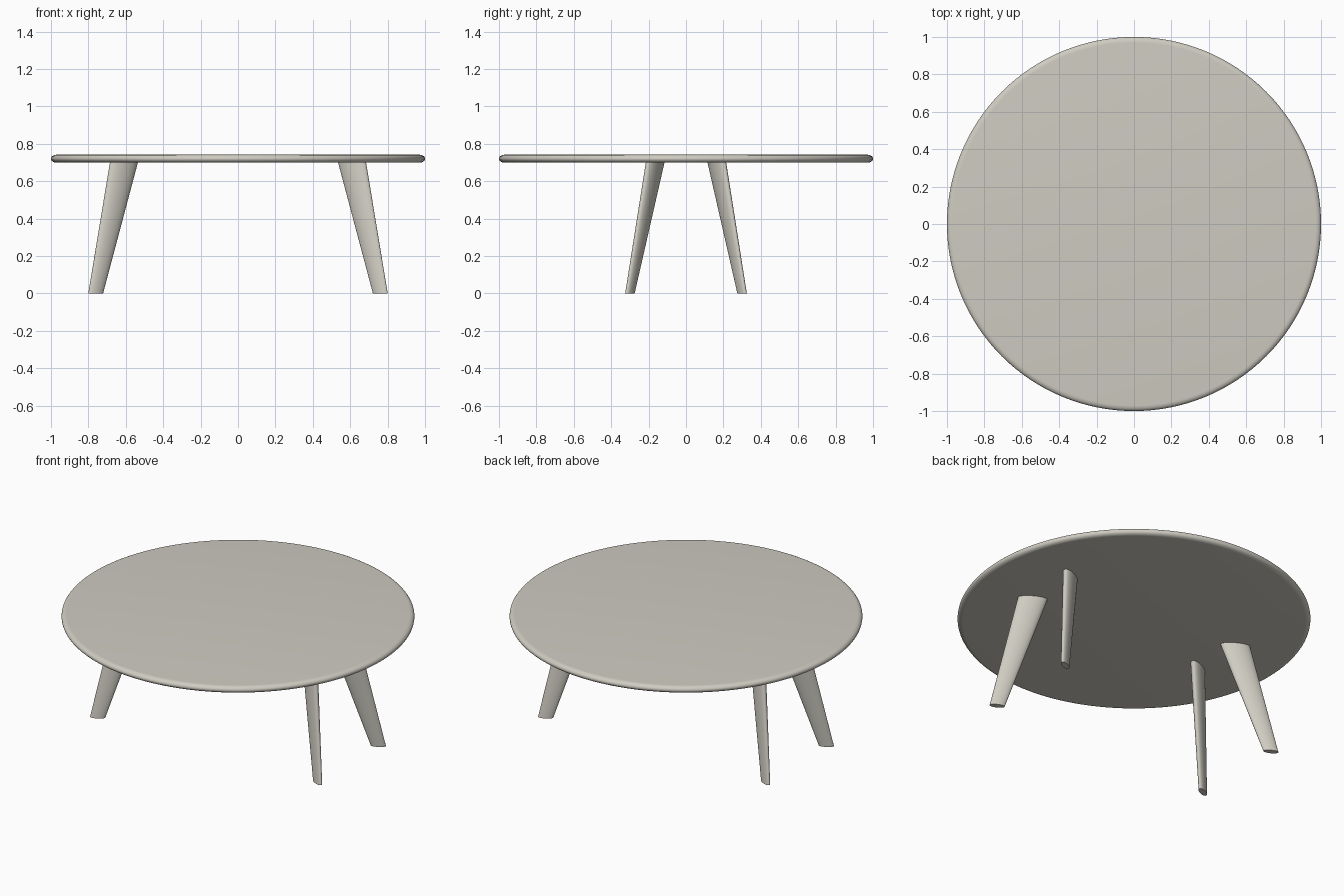
import bpy, bmesh, math

if "Cube" in bpy.data.objects:
    bpy.data.objects.remove(bpy.data.objects["Cube"])

# One warm grey finish for the whole table
finish = bpy.data.materials.new("warm grey")
finish.diffuse_color = (0.62, 0.60, 0.535, 1.0)
finish.use_nodes = True
finish.node_tree.nodes["Principled BSDF"].inputs["Base Color"].default_value = finish.diffuse_color

TOP_Z, UNDER_Z = 0.742, 0.699


def make_object(name, bm, angle):
    bmesh.ops.recalc_face_normals(bm, faces=bm.faces)
    mesh = bpy.data.meshes.new(name)
    bm.to_mesh(mesh)
    bm.free()
    mesh.materials.append(finish)
    obj = bpy.data.objects.new(name, mesh)
    bpy.context.collection.objects.link(obj)
    bpy.ops.object.select_all(action='DESELECT')
    obj.select_set(True)
    bpy.context.view_layer.objects.active = obj
    bpy.ops.object.shade_smooth_by_angle(angle=math.radians(angle))
    return obj


def loft(name, rings, angle):
    """Skin a stack of equal-sized point rings and cap both ends."""
    bm = bmesh.new()
    loops = [[bm.verts.new(p) for p in ring] for ring in rings]
    n = len(loops[0])
    for a, b in zip(loops, loops[1:]):
        for i in range(n):
            j = (i + 1) % n
            bm.faces.new((a[i], a[j], b[j], b[i]))
    bm.faces.new(loops[0])
    bm.faces.new(loops[-1])
    return make_object(name, bm, angle)


def ellipse(cx, cy, z, a, b, turn, n):
    c, s = math.cos(turn), math.sin(turn)
    pts = []
    for i in range(n):
        t = 2 * math.pi * i / n
        u, v = a * math.cos(t), b * math.sin(t)
        pts.append((cx + u * c - v * s, cy + u * s + v * c, z))
    return pts


# Round top with a bullnose edge
mid, half, nose = (TOP_Z + UNDER_Z) / 2, (TOP_Z - UNDER_Z) / 2, 0.03
rings = []
for k in range(13):
    t = -math.pi / 2 + math.pi * k / 12
    r = 1 - nose + nose * math.cos(t)
    rings.append(ellipse(0, 0, mid + half * math.sin(t), r, r, 0, 128))
loft("table_top", rings, 40)

# Four splayed, tapered legs with a flattened oval section
for sx, side in ((-1, "left"), (1, "right")):
    for sy, end in ((-1, "front"), (1, "back")):
        turn = sx * sy
        foot = ellipse(sx * 0.761, sy * 0.30, 0, 0.0435, 0.018, turn * math.radians(27), 40)
        head = ellipse(sx * 0.609, sy * 0.164, UNDER_Z + 0.006, 0.085, 0.031,
                       turn * math.radians(30), 40)
        loft(f"{end}_{side}_leg", [foot, head], 40)
